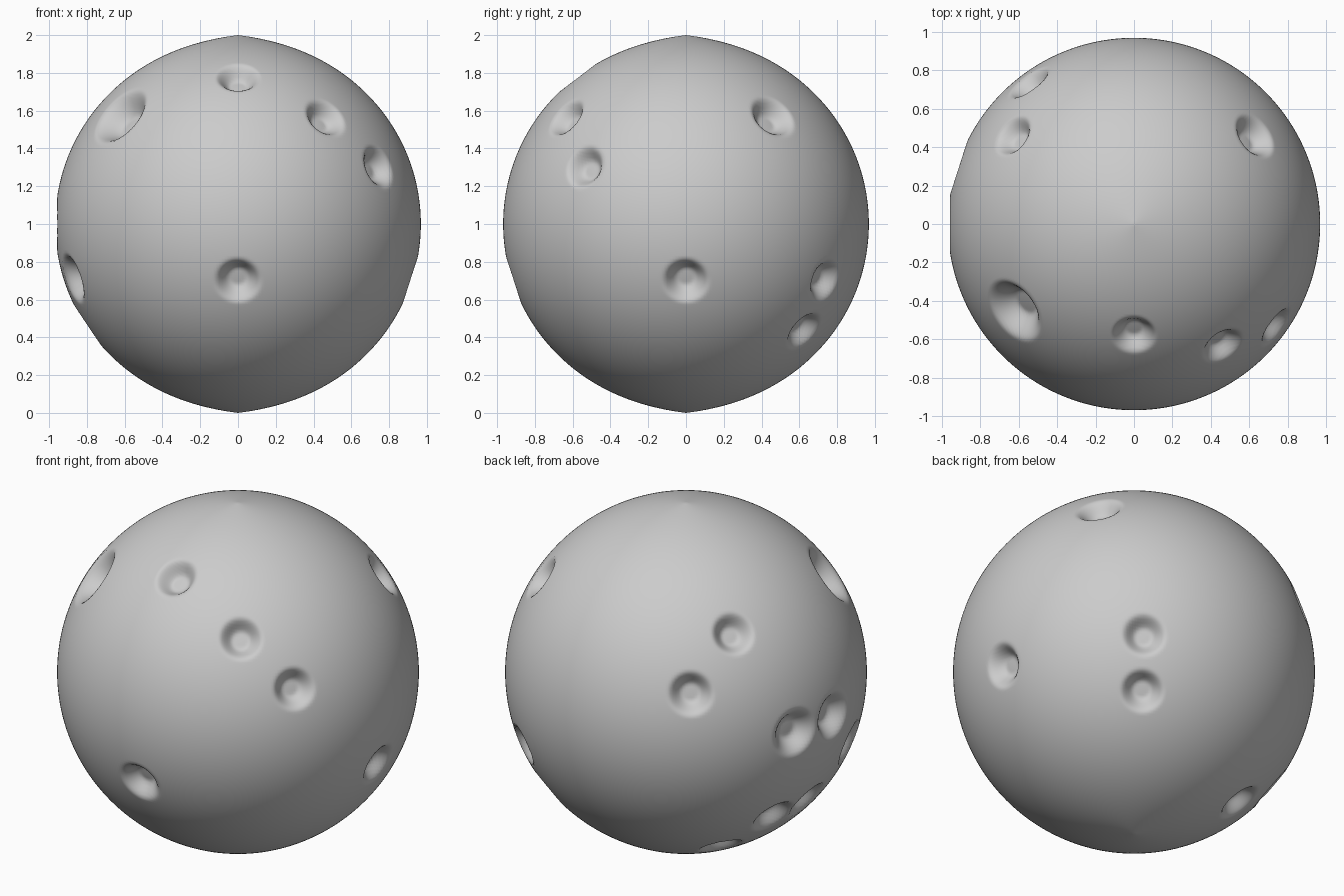
import bpy, bmesh, math
from mathutils import Vector

if "Cube" in bpy.data.objects:
    bpy.data.objects.remove(bpy.data.objects["Cube"])

R = 0.968          # body radius
TIP = 0.032        # slight point at both poles

# Dimples: direction from the centre, rim radius
DIMPLES = [
    # front
    ((0, -.58, .78), .105), ((.46, -.63, .56), .105), ((.735, -.53, .30), .105),
    ((0, -.92, -.30), .11), ((-.62, -.45, .57), .16), ((-.88, -.28, -.29), .12),
    # right and back
    ((.63, .46, .57), .115), ((.92, 0, -.30), .11), ((.55, .74, -.30), .105),
    ((.47, .63, -.57), .105), ((-.55, .74, .30), .11), ((-.63, .46, .57), .105),
    # left and underneath
    ((-.92, .295, 0), .125), ((-.97, 0, 0), .125), ((-.745, .25, -.56), .115),
    ((-.80, .01, -.54), .115), ((-.46, .33, -.78), .11),
]
dimples = [(Vector(d).normalized(), r) for d, r in DIMPLES]


def bowl(t):
    """Soft-rimmed, flat-bottomed bowl: 1 in the middle, 0 outside the rim."""
    s = min(max((t - 0.42) / 0.74, 0), 1)
    return 1 - s * s * (3 - 2 * s)


def radius(n):
    """Body radius along direction n."""
    colat = math.acos(min(1, abs(n.z)))
    rad = R + TIP * math.exp(-colat / 0.25)
    for d, r in dimples:
        dist = (n - d).length * R
        if dist < 1.2 * r:
            rad -= 0.68 * r * bowl(dist / r)
    return rad


# Ball: fine sphere pressed in at every dimple
bm = bmesh.new()
bmesh.ops.create_uvsphere(bm, u_segments=400, v_segments=200, radius=1)
for v in bm.verts:
    n = v.co.normalized()
    v.co = n * radius(n) + Vector((0, 0, 1))
for f in bm.faces:
    f.smooth = True
mesh = bpy.data.meshes.new("dimpled_ball")
bm.to_mesh(mesh)
bm.free()
ball = bpy.data.objects.new("dimpled_ball", mesh)
bpy.context.collection.objects.link(ball)
